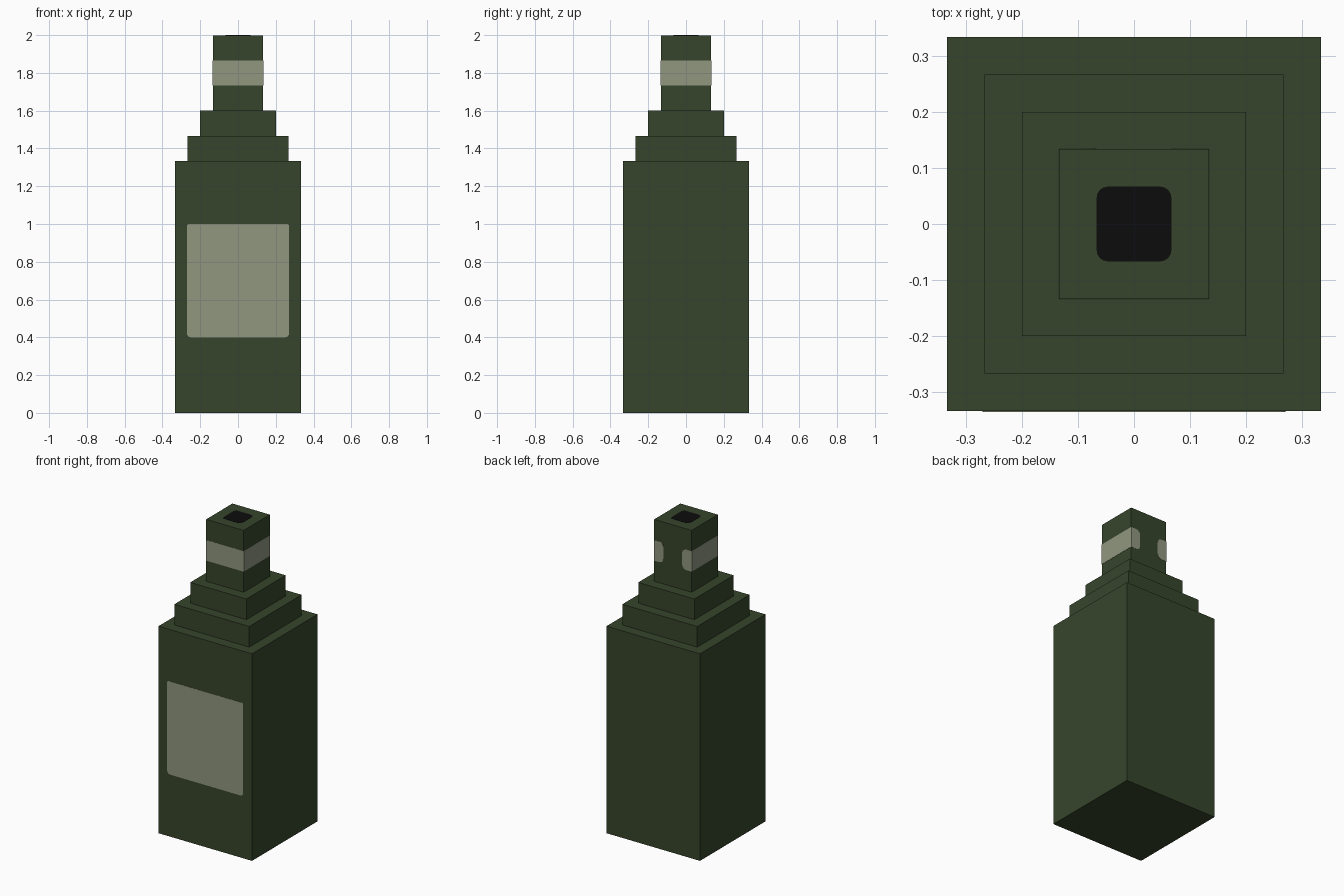
import bpy, bmesh, math
from mathutils import Vector

if "Cube" in bpy.data.objects:
    bpy.data.objects.remove(bpy.data.objects["Cube"])

U = 1 / 15          # block unit of the model
LIFT = 0.0015       # thickness of the painted plates


def material(name, rgb):
    m = bpy.data.materials.new(name)
    m.diffuse_color = (*rgb, 1)
    m.use_nodes = True
    m.node_tree.nodes["Principled BSDF"].inputs["Base Color"].default_value = m.diffuse_color
    return m


GREEN = material("bottle green", (0.037, 0.060, 0.024))
PAPER = material("label grey", (0.283, 0.310, 0.216))
BLACK = material("mouth black", (0.0037, 0.0037, 0.0037))


def finish(name, bm, mat):
    bmesh.ops.recalc_face_normals(bm, faces=bm.faces)
    me = bpy.data.meshes.new(name)
    bm.to_mesh(me)
    bm.free()
    me.materials.append(mat)
    ob = bpy.data.objects.new(name, me)
    bpy.context.collection.objects.link(ob)
    return ob


def square_lathe(name, profile, mat):
    """Closed shell from square rings given as (half width, height)."""
    bm = bmesh.new()
    rings = [[bm.verts.new((sx * h, sy * h, z))
              for sx, sy in ((-1, -1), (1, -1), (1, 1), (-1, 1))] for h, z in profile]
    for a, b in zip(rings, rings[1:]):
        for i in range(4):
            j = (i + 1) % 4
            bm.faces.new((a[i], a[j], b[j], b[i]))
    bm.faces.new(rings[0])
    bm.faces.new(rings[-1])
    return finish(name, bm, mat)


def plate(name, origin, u, v, u0, u1, v0, v1, radii, mat):
    """Thin plate on the plane (origin, u, v); radii from lower left, anticlockwise."""
    origin, u, v = Vector(origin), Vector(u), Vector(v)
    corners = ((u0, v0, 1, 1), (u1, v0, -1, 1), (u1, v1, -1, -1), (u0, v1, 1, -1))
    pts = []
    for k, ((cu, cv, su, sv), r) in enumerate(zip(corners, radii)):
        steps = 4 if r else 0
        for s in range(steps + 1):
            t = math.pi * (1 + k / 2) + (math.pi / 2 * s / steps if steps else 0)
            pts.append((cu + su * r + r * math.cos(t), cv + sv * r + r * math.sin(t))
                       if r else (cu, cv))
    bm = bmesh.new()
    face = bm.faces.new([bm.verts.new(origin + u * a + v * b) for a, b in pts])
    ext = bmesh.ops.extrude_face_region(bm, geom=[face])
    verts = [g for g in ext["geom"] if isinstance(g, bmesh.types.BMVert)]
    bmesh.ops.translate(bm, verts=verts, vec=u.cross(v) * LIFT)
    return finish(name, bm, mat)


# Bottle: square body, two shoulder steps and neck
square_lathe("bottle", [(5 * U, 0), (5 * U, 20 * U), (4 * U, 20 * U), (4 * U, 22 * U),
                        (3 * U, 22 * U), (3 * U, 24 * U), (2 * U, 24 * U),
                        (2 * U, 2 - LIFT)], GREEN)

# Front label
plate("front_label", (0, -5 * U, 0), (1, 0, 0), (0, 0, 1), -4.05 * U, 4.05 * U, 0.4, 1.0,
      (0.02, 0.02, 0.01, 0.01), PAPER)

# Neck band: full on the front and sides, only rounded ends on the back
Z0, Z1, N = 26 * U, 28 * U, 2 * U
for side, o, u in (("front", (0, -N, 0), (1, 0, 0)),
                   ("right", (N, 0, 0), (0, 1, 0)),
                   ("left", (-N, 0, 0), (0, -1, 0))):
    plate("neck_band_" + side, o, u, (0, 0, 1), -N, N, Z0, Z1, (0, 0, 0, 0), PAPER)
R = 0.03
for side, a, b, radii in (("right", -N, -U, (0, R, R, 0)), ("left", U, N, (R, 0, 0, R))):
    plate("neck_band_back_" + side, (0, N, 0), (-1, 0, 0), (0, 0, 1), a, b, Z0, Z1,
          radii, PAPER)

# Dark mouth opening on top of the neck
plate("mouth", (0, 0, 2 - LIFT), (1, 0, 0), (0, 1, 0), -U, U, -U, U, (0.02,) * 4, BLACK)
